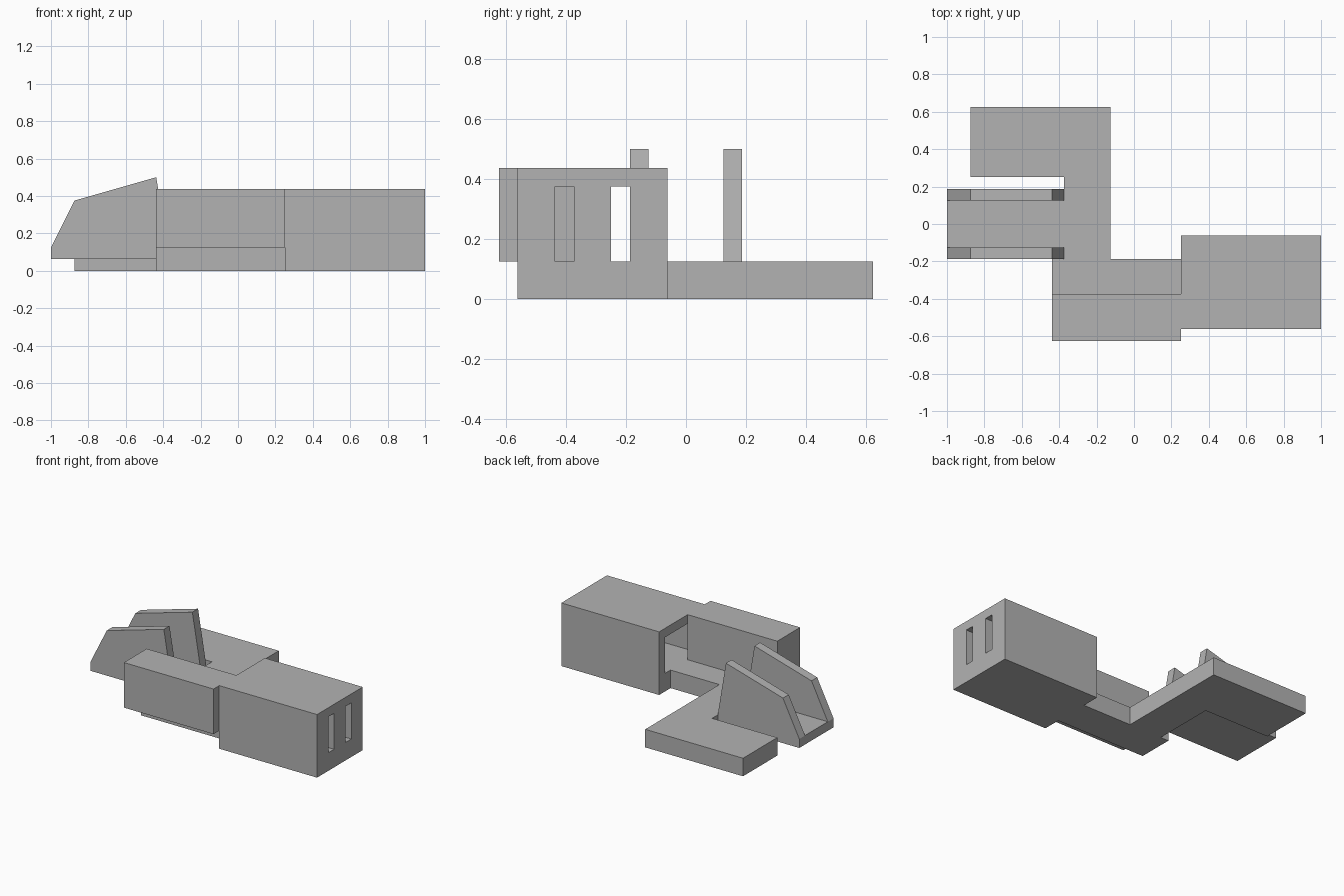
import bpy
import bmesh
from mathutils import Vector

cube = bpy.data.objects.get("Cube")
if cube:
    bpy.data.objects.remove(cube, do_unlink=True)

U = 1 / 16  # grid unit: every part snaps to sixteenths

grey = bpy.data.materials.new("plain grey")
grey.use_nodes = True
grey.diffuse_color = (0.45, 0.45, 0.45, 1)
grey.node_tree.nodes["Principled BSDF"].inputs["Base Color"].default_value = grey.diffuse_color


def prism(name, outline, start, depth):
    """Extrude a flat outline, given in grid units, along the depth vector."""
    bm = bmesh.new()
    verts = [bm.verts.new(start(a * U, b * U)) for a, b in outline]
    face = bm.faces.new(verts)
    ext = bmesh.ops.extrude_face_region(bm, geom=[face])["geom"]
    moved = [v for v in ext if isinstance(v, bmesh.types.BMVert)]
    bmesh.ops.translate(bm, verts=moved, vec=Vector(depth) * U)
    bmesh.ops.recalc_face_normals(bm, faces=bm.faces)
    mesh = bpy.data.meshes.new(name)
    bm.to_mesh(mesh)
    bm.free()
    mesh.materials.append(grey)
    obj = bpy.data.objects.new(name, mesh)
    bpy.context.collection.objects.link(obj)
    return obj


def box(name, x, y, z):
    corners = [(x[0], y[0]), (x[1], y[0]), (x[1], y[1]), (x[0], y[1])]
    return prism(name, corners, lambda a, b: (a, b, z[0] * U), (0, 0, z[1] - z[0]))


def cut(target, cutters):
    """Subtract the cutters, bake the result and drop the helpers."""
    for c in cutters:
        c.hide_render = True
        mod = target.modifiers.new("cut", 'BOOLEAN')
        mod.operation = 'DIFFERENCE'
        mod.solver = 'EXACT'
        mod.object = c
    bpy.context.view_layer.update()
    graph = bpy.context.evaluated_depsgraph_get()
    baked = bpy.data.meshes.new_from_object(target.evaluated_get(graph))
    target.modifiers.clear()
    target.data = baked
    for c in cutters:
        bpy.data.objects.remove(c, do_unlink=True)


# Stepped floor slab linking the housing, the arm and the rear foot
slab = [(4, -7), (4, -3), (-2, -3), (-2, 10), (-14, 10), (-14, 4),
        (-6, 4), (-6, -3), (-7, -3), (-7, -7)]
prism("base_slab", slab, lambda a, b: (a, b, 0), (0, 0, 2))

# Hollow housing, open towards the slab, with two slots in its end wall
housing = box("housing", (4, 16), (-9, -1), (0, 7))
cavity = box("cavity_cutter", (3, 15), (-8, -2), (2, 6))
slots = [box("slot_cutter", (14, 17), (y, y + 1), (2, 6)) for y in (-7, -4)]
cut(housing, [cavity] + slots)

# Solid block alongside the housing, overhanging the slab
box("side_block", (-7, 4), (-10, -6), (2, 7))

# Thin tray between two upright fins
box("tray", (-16, -6), (-2, 2), (1, 2))
fin = [(-16, 1), (-16, 2), (-14, 6), (-7, 8), (-6, 2), (-6, 1)]
for name, y in (("front_fin", -3), ("back_fin", 2)):
    prism(name, fin, lambda a, b: (a, y * U, b), (0, 1, 0))
